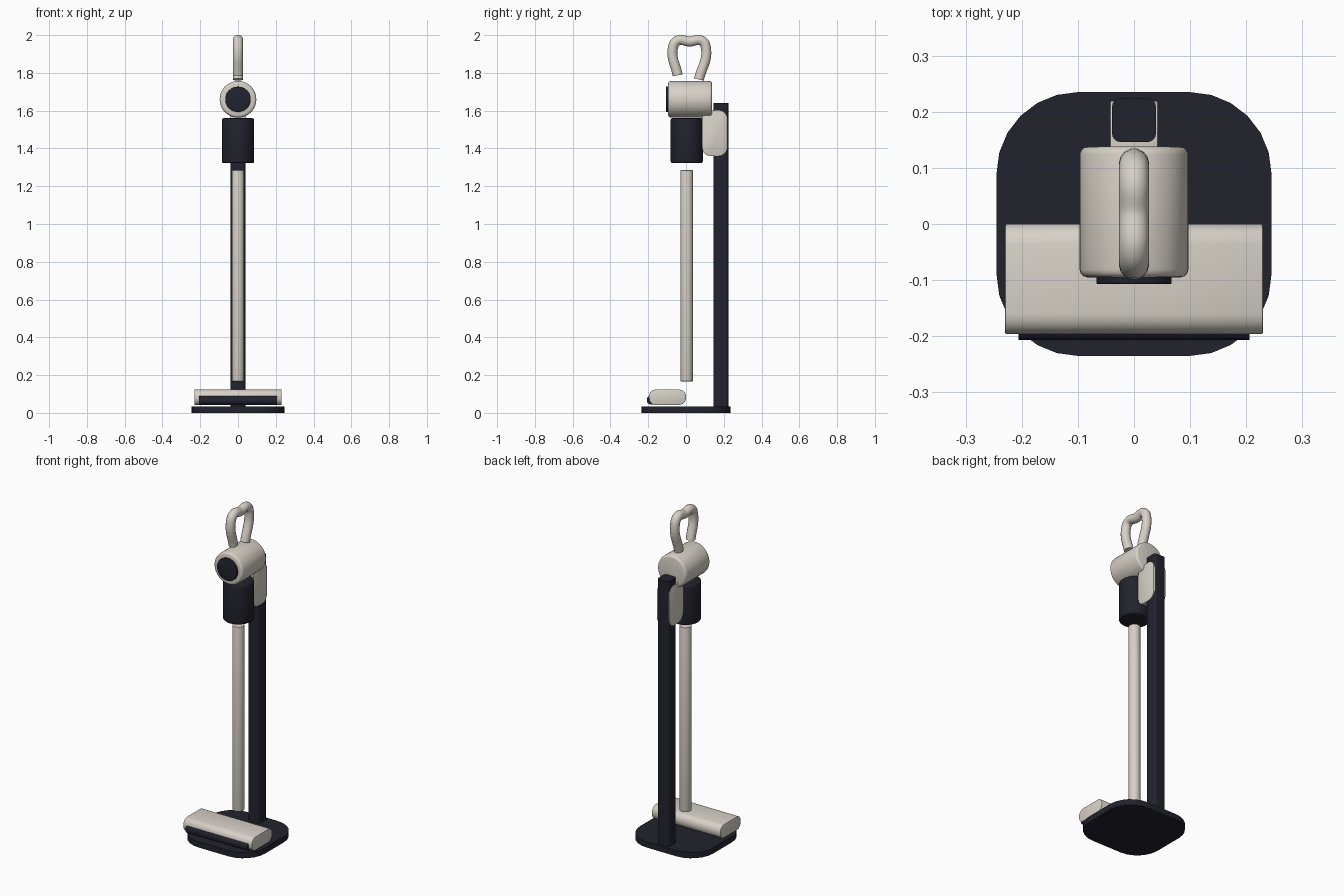
import bpy, bmesh, math
from mathutils import Matrix, Vector

old = bpy.data.objects.get("Cube")
if old:
    bpy.data.objects.remove(old, do_unlink=True)


def material(name, rgb):
    m = bpy.data.materials.new(name)
    m.use_nodes = True
    m.diffuse_color = (*rgb, 1)
    m.node_tree.nodes["Principled BSDF"].inputs["Base Color"].default_value = (*rgb, 1)
    return m


CREAM = material("warm cream", (0.68, 0.64, 0.57))
NAVY = material("dark navy", (0.016, 0.016, 0.027))


def smooth(ob, angle=35):
    bpy.ops.object.select_all(action="DESELECT")
    ob.select_set(True)
    bpy.context.view_layer.objects.active = ob
    bpy.ops.object.shade_smooth_by_angle(angle=math.radians(angle))


def finish(name, bm, mat):
    bmesh.ops.recalc_face_normals(bm, faces=bm.faces)
    me = bpy.data.meshes.new(name)
    bm.to_mesh(me)
    bm.free()
    me.materials.append(mat)
    ob = bpy.data.objects.new(name, me)
    bpy.context.collection.objects.link(ob)
    smooth(ob)
    return ob


def rounded_box(name, low, high, axis, radius, mat, segments=5, edge=0.0):
    """Box whose edges along one axis are rounded; edge softens the rims."""
    low, high = Vector(low), Vector(high)
    bm = bmesh.new()
    bmesh.ops.create_cube(bm, size=1)
    for v in bm.verts:
        v.co = (low + high) / 2 + v.co * (high - low)
    long_edges = [e for e in bm.edges
                  if abs((e.verts[0].co - e.verts[1].co)[axis]) > 1e-4]
    bmesh.ops.bevel(bm, geom=long_edges, offset=radius, segments=segments,
                    profile=0.5, affect="EDGES")
    if edge:
        bm.normal_update()
        rims = [e for e in bm.edges
                if abs((e.verts[0].co - e.verts[1].co)[axis]) < 1e-5]
        bmesh.ops.bevel(bm, geom=rims, offset=edge, segments=2,
                        profile=0.5, affect="EDGES")
    return finish(name, bm, mat)


def cylinder(name, radius, start, end, mat, edge=0.0, sides=40):
    """Cylinder between two points with softened rims."""
    start, end = Vector(start), Vector(end)
    span = end - start
    bm = bmesh.new()
    bmesh.ops.create_cone(bm, cap_ends=True, segments=sides, radius1=radius,
                          radius2=radius, depth=span.length)
    if edge:
        rims = [e for e in bm.edges
                if abs(e.verts[0].co.z - e.verts[1].co.z) < 1e-5]
        bmesh.ops.bevel(bm, geom=rims, offset=edge, segments=3,
                        profile=0.5, affect="EDGES")
    turn = span.to_track_quat("Z", "Y").to_matrix().to_4x4()
    bm.transform(Matrix.Translation((start + end) / 2) @ turn)
    return finish(name, bm, mat)


# Stand: base plate and upright post
rounded_box("stand_base", (-0.245, -0.235, 0), (0.245, 0.235, 0.035), 2, 0.145, NAVY, 6)
rounded_box("stand_post", (-0.039, 0.146, 0.03), (0.039, 0.224, 1.64), 2, 0.015, NAVY, 4)

# Floor head with its front brush strip
rounded_box("floor_head", (-0.23, -0.196, 0.042), (0.23, 0, 0.124), 0, 0.036, CREAM, 4, 0.003)
rounded_box("brush_strip", (-0.206, -0.207, 0.045), (0.206, -0.16, 0.09), 0, 0.018, NAVY, 4)

# Wand, dust bin and motor body
cylinder("wand", 0.033, (0, 0.004, 0.167), (0, 0.004, 1.285), CREAM, 0.003)
cylinder("dust_bin", 0.085, (0, 0.004, 1.323), (0, 0.004, 1.56), NAVY, 0.008)
cylinder("motor_body", 0.097, (0, -0.095, 1.66), (0, 0.138, 1.66), CREAM, 0.014)
cylinder("front_cap", 0.067, (0, -0.107, 1.66), (0, -0.08, 1.66), NAVY, 0.003)

# Battery pack beside the post
rounded_box("battery", (-0.043, 0.085, 1.36), (0.043, 0.219, 1.602), 0, 0.045, CREAM, 4, 0.003)

# Handle: bent tube, open at the front end
curve = bpy.data.curves.new("handle", "CURVE")
curve.dimensions = "3D"
curve.bevel_depth = 0.027
curve.bevel_resolution = 5
curve.resolution_u = 8
curve.use_fill_caps = True
path = [(-0.044, 1.787), (-0.070, 1.93), (-0.045, 1.971), (0.02, 1.966),
        (0.082, 1.971), (0.106, 1.93), (0.068, 1.765)]
spline = curve.splines.new("BEZIER")
spline.bezier_points.add(len(path) - 1)
for point, (y, z) in zip(spline.bezier_points, path):
    point.co = (0, y, z)
    point.handle_left_type = point.handle_right_type = "AUTO"
curve.materials.append(CREAM)
handle = bpy.data.objects.new("handle", curve)
bpy.context.collection.objects.link(handle)
bpy.ops.object.select_all(action="DESELECT")
handle.select_set(True)
bpy.context.view_layer.objects.active = handle
bpy.ops.object.convert(target="MESH")
smooth(bpy.context.view_layer.objects.active, 40)
